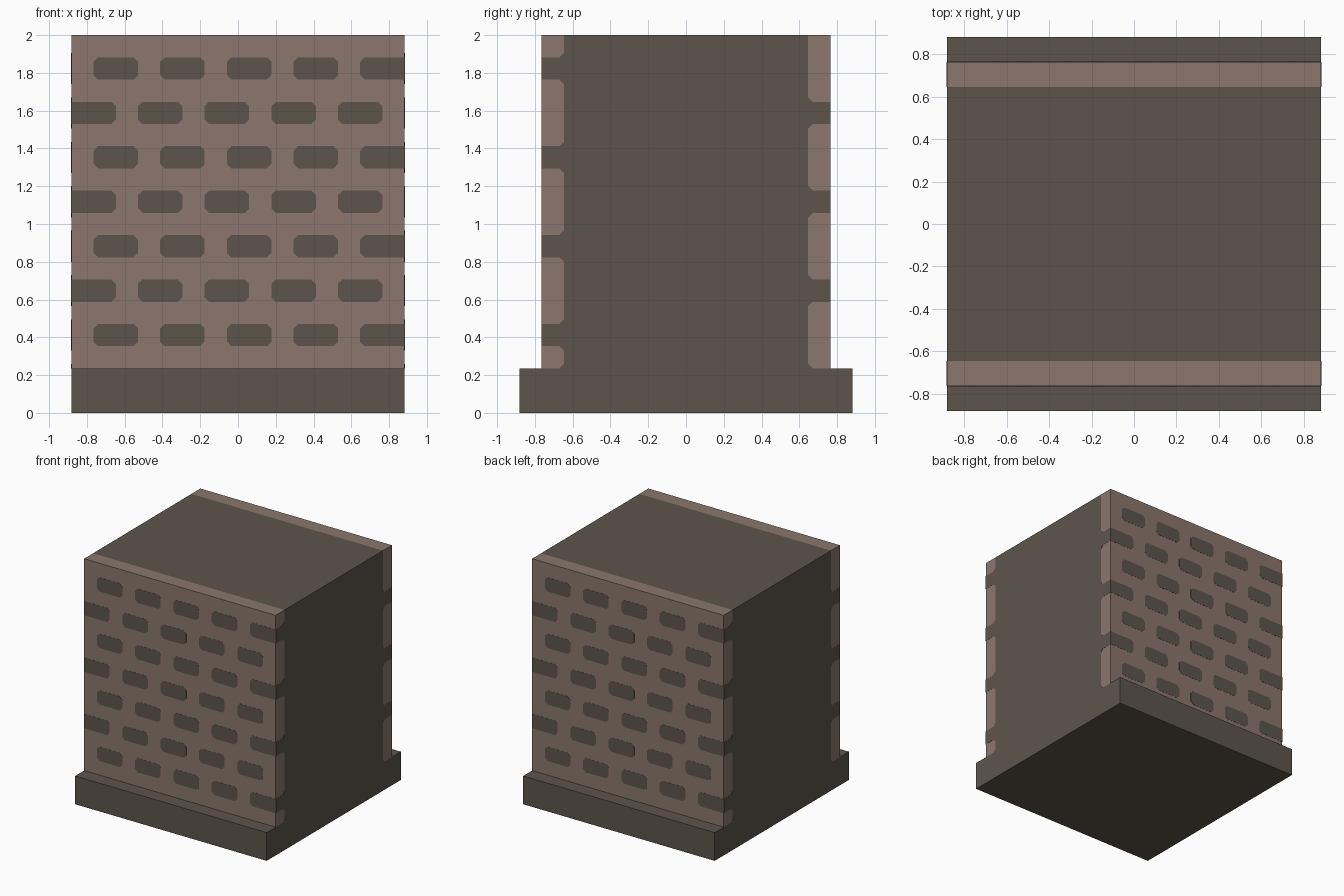
import bpy, bmesh
from mathutils import Matrix, Vector

if "Cube" in bpy.data.objects:
    bpy.data.objects.remove(bpy.data.objects["Cube"])

U = 2 / 17          # grid module: the model is 17 modules tall
C = 0.2             # corner cut of the bricks, in modules
T = 0.01            # how far painted plates stand proud, in modules


def material(name, rgb):
    m = bpy.data.materials.new(name)
    m.diffuse_color = (*rgb, 1)
    m.use_nodes = True
    m.node_tree.nodes["Principled BSDF"].inputs["Base Color"].default_value = m.diffuse_color
    return m


dark = material("dark stone", (0.109, 0.091, 0.071))
brown = material("brown mortar", (0.258, 0.186, 0.149))


def prism(bm, pts, offset):
    """Extrude a flat polygon (points in modules) along an offset."""
    face = bm.faces.new([bm.verts.new(Vector(p) * U) for p in pts])
    ext = bmesh.ops.extrude_face_region(bm, geom=[face])
    bmesh.ops.translate(bm, vec=Vector(offset) * U,
                        verts=[g for g in ext["geom"] if isinstance(g, bmesh.types.BMVert)])


def finish(name, bm, mat, turn=False):
    if turn:        # the back wall is the front wall turned half a circle
        bm.transform(Matrix.Rotation(3.14159265, 4, 'Z'))
    bmesh.ops.recalc_face_normals(bm, faces=bm.faces)
    me = bpy.data.meshes.new(name)
    bm.to_mesh(me)
    bm.free()
    me.materials.append(mat)
    bpy.context.collection.objects.link(bpy.data.objects.new(name, me))


def box(name, x, y0, y1, z0, z1, mat, turn=False):
    bm = bmesh.new()
    prism(bm, [(-x, y0, z0), (x, y0, z0), (x, y1, z0), (-x, y1, z0)], (0, 0, z1 - z0))
    finish(name, bm, mat, turn)


# Plinth and solid core
box("plinth", 7.5, -7.5, 7.5, 0, 2, dark)
box("core", 7.5, -5.5, 5.5, 2, 17, dark)

for side, turn in (("front", False), ("back", True)):
    # Mortar layer
    box(side + "_wall", 7.5, -6.5, -5.5, 2, 17, brown, turn)

    # Staggered bricks on the wall face
    bm = bmesh.new()
    for row in range(7):
        z0 = 3 + 2 * row
        z1 = z0 + 1
        s = 1 if row % 2 == 0 else -1       # odd rows are mirrored
        for i in range(5):
            a = -6.5 + 3 * i
            b = a + 2
            e = 0 if i == 4 else C          # brick at the edge is cut square
            pts = [(a + C, z0), (b - e, z0), (b, z0 + e), (b, z1 - e),
                   (b - e, z1), (a + C, z1), (a, z1 - C), (a, z0 + C)]
            if e == 0:
                pts = pts[:2] + pts[4:]     # drop doubled corner points
            prism(bm, [(s * x, -6.5, z) for x, z in pts], (0, -T, 0))

        # Brick end seen on the side, flaring into the core
        end = [(-6.5, z0), (-5.5 - C, z0), (-5.5, z0 - C),
               (-5.5, z1 + C), (-5.5 - C, z1), (-6.5, z1)]
        prism(bm, [(s * 7.5, y, z) for y, z in end], (s * T, 0, 0))

    # Small cut corners where the mortar meets the plinth
    for s in (1, -1):
        prism(bm, [(s * 7.5, -5.5 - C, 2), (s * 7.5, -5.5, 2), (s * 7.5, -5.5, 2 + C)],
              (s * T, 0, 0))
    finish(side + "_bricks", bm, dark, turn)
